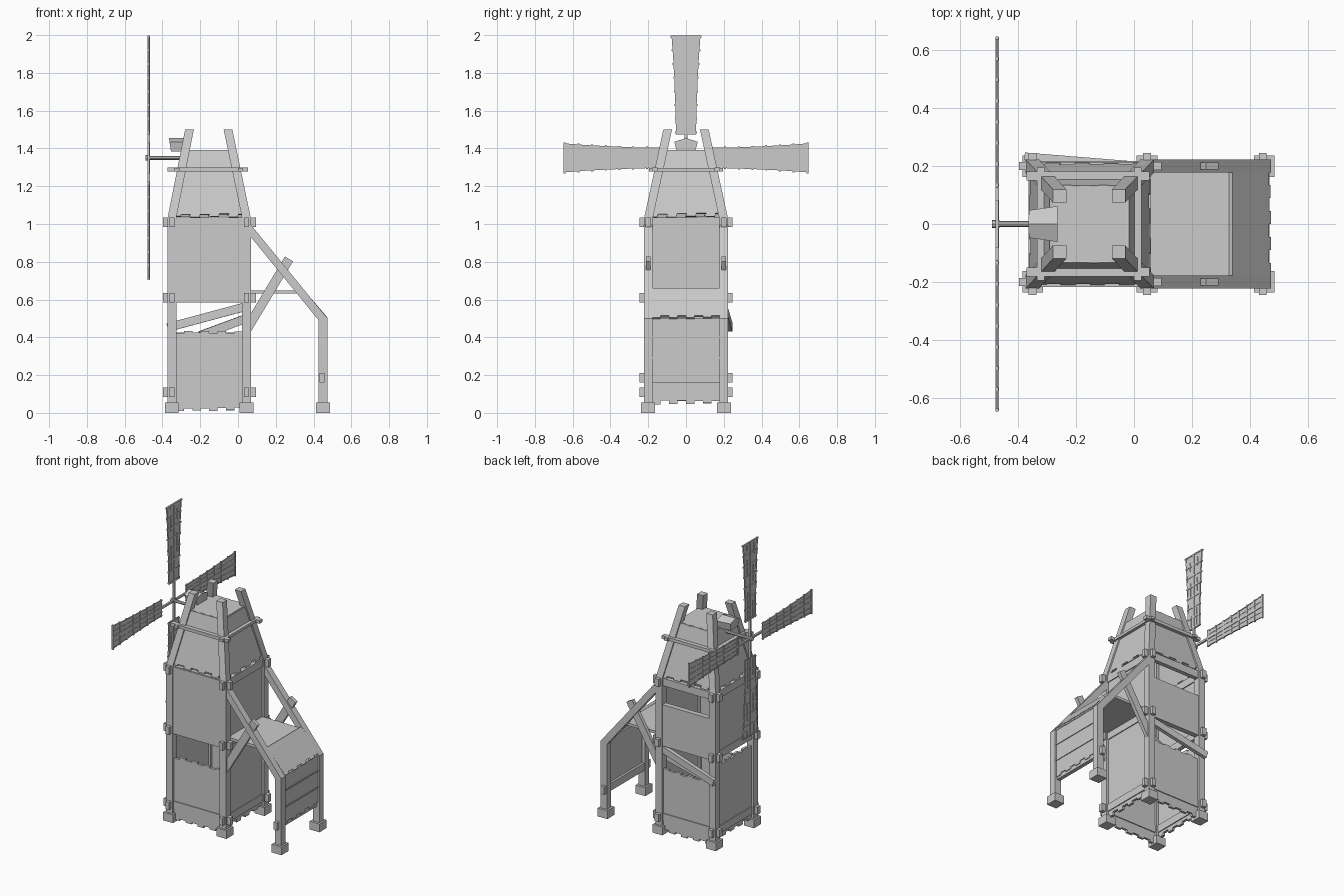
import bpy, bmesh, math, random
from mathutils import Vector, Matrix

if "Cube" in bpy.data.objects:
    bpy.data.objects.remove(bpy.data.objects["Cube"])

random.seed(4)


def make(name, pieces, matrix=None):
    """One object from pieces, each a pair of matching loops joined into a closed solid."""
    bm = bmesh.new()
    for a, b in pieces:
        va = [bm.verts.new(p) for p in a]
        vb = [bm.verts.new(p) for p in b]
        n = len(va)
        bm.faces.new(va[::-1])
        bm.faces.new(vb)
        for i in range(n):
            j = (i + 1) % n
            bm.faces.new((va[i], va[j], vb[j], vb[i]))
    bmesh.ops.recalc_face_normals(bm, faces=bm.faces)
    me = bpy.data.meshes.new(name)
    bm.to_mesh(me)
    bm.free()
    ob = bpy.data.objects.new(name, me)
    bpy.context.collection.objects.link(ob)
    if matrix:
        ob.matrix_world = matrix
    return ob


def rect(x, y, z, hx, hy):
    return [Vector((x + i * hx, y + j * hy, z)) for i, j in ((-1, -1), (1, -1), (1, 1), (-1, 1))]


def box(x0, x1, y0, y1, z0, z1):
    x, y, hx, hy = (x0 + x1) / 2, (y0 + y1) / 2, (x1 - x0) / 2, (y1 - y0) / 2
    return rect(x, y, z0, hx, hy), rect(x, y, z1, hx, hy)


def plate(profile, y0, y1):
    """Profile in x, z extruded along y."""
    return [(x, y0, z) for x, z in profile], [(x, y1, z) for x, z in profile]


def bar(p, q, w, h):
    """Straight timber from p to q: w sideways, h upwards."""
    p, q = Vector(p), Vector(q)
    d = (q - p).normalized()
    s = d.cross(Vector((0, 0, 1))).normalized()
    u = s.cross(d)
    off = [s * i * w / 2 + u * j * h / 2 for i, j in ((-1, -1), (1, -1), (1, 1), (-1, 1))]
    return [p + o for o in off], [q + o for o in off]


def boards(bl, br, tr, tl, bottom=0.0, top=0.0, t=0.016, n=8):
    """Plank wall with uneven board ends along the bottom and/or top edge."""
    bl, br, tr, tl = map(Vector, (bl, br, tr, tl))
    nor = (br - bl).cross(tl - bl).normalized() * t / 2

    def edge(a, b, inward, depth):
        if not depth:
            return [a, b]
        pts = []
        for i in range(n):
            o = inward * depth * (random.uniform(0.6, 1) if i % 2 else random.uniform(0, 0.25))
            pts += [a.lerp(b, i / n) + o, a.lerp(b, (i + 1) / n) + o]
        return pts

    up = (tl - bl).normalized()
    loop = edge(bl, br, up, bottom) + edge(tr, tl, -up, top)
    return [p - nor for p in loop], [p + nor for p in loop]


XL, XR, Y = -0.35, 0.045, 0.2          # post centre lines
WL, WR, WY = XL + 0.02, XR - 0.02, Y - 0.02

# Stone feet and main posts
for x, label in ((XL, "left"), (XR, "right"), (0.45, "lean_to")):
    make(label + "_feet", [box(x - 0.036, x + 0.036, s * Y - 0.037, s * Y + 0.037, 0, 0.055) for s in (-1, 1)])
for x, label in ((XL, "left"), (XR, "right")):
    make(label + "_posts", [box(x - 0.024, x + 0.024, s * Y - 0.023, s * Y + 0.023, 0.05, 1.03) for s in (-1, 1)])

# Cross beams whose ends stick out through the posts
for z, label in ((0.11, "low"), (0.61, "middle"), (1.01, "high")):
    make(label + "_beams",
         [box(-0.398, 0.095, s * Y - 0.014, s * Y + 0.014, z - 0.025, z + 0.025) for s in (-1, 1)]
         + [box(x - 0.014, x + 0.014, -0.245, 0.245, z - 0.025, z + 0.025) for x in (XL, XR)])

# Lower walls
make("lower_front_wall", [boards((WL, -Y, 0.01), (WR, -Y, 0.01), (WR, -Y, 0.435), (WL, -Y, 0.435), .02, .016)])
make("lower_back_wall", [boards((WL, Y, 0.01), (WR, Y, 0.01), (WR, Y, 0.435), (WL, Y, 0.435), .02, .016)])
make("lower_left_wall", [boards((XL, -WY, 0.045), (XL, WY, 0.045), (XL, WY, 0.55), (XL, -WY, 0.55), .025, .02)])
make("lower_right_wall", [boards((XR, -WY, 0.045), (XR, WY, 0.045), (XR, WY, 0.6), (XR, -WY, 0.6), .025, 0)])

# Upper walls
make("upper_front_wall", [boards((WL, -Y, 0.585), (WR, -Y, 0.585), (WR, -Y, 1.03), (WL, -Y, 1.03), t=0.034)])
make("upper_back_wall", [boards((WL, Y, 0.585), (WR, Y, 0.585), (WR, Y, 0.86), (WL, Y, 0.86), t=0.034)])
make("upper_left_wall", [boards((XL, -WY, 0.6), (XL, WY, 0.6), (XL, WY, 1.03), (XL, -WY, 1.03), .02)])
make("upper_right_wall", [boards((XR, -WY, 0.6), (XR, WY, 0.6), (XR, WY, 1.0), (XR, -WY, 1.0))])

# Loose fallen timbers across the opening
make("loose_back_timber", [bar((-0.372, 0.234, 0.452), (0.05, 0.2, 0.565), 0.025, 0.045)])
make("loose_inner_timber", [bar((-0.2, 0.12, 0.41), (0.03, 0.16, 0.495), 0.025, 0.045)])


# Tapering cap
def corner(sx, sy, z, inset=0.023):
    t = (z - 1.03) / 0.47
    x = (0.068 - 0.098 * t - inset) if sx > 0 else (-0.373 + 0.093 * t + inset)
    return Vector((x, sy * (0.222 - 0.102 * t - inset), z))


legs = []
for sx in (-1, 1):
    for sy in (-1, 1):
        a, b = corner(sx, sy, 1.03), corner(sx, sy, 1.5)
        legs.append((rect(a.x, a.y, a.z, .023, .023), rect(b.x, b.y, b.z, .023, .023)))
make("cap_legs", legs)

sides = (("front", (-1, -1), (1, -1)), ("right", (1, -1), (1, 1)),
         ("back", (1, 1), (-1, 1)), ("left", (-1, 1), (-1, -1)))
for label, a, b in sides:
    for part, z0, z1, jag in (("cap_lower_", 1.035, 1.28, 0.022), ("cap_upper_", 1.29, 1.39, 0)):
        make(part + label, [boards(corner(*a, z0, .018), corner(*b, z0, .018),
                                   corner(*b, z1, .018), corner(*a, z1, .018), jag)])

# Ring of thin rails around the cap
make("cap_rails", [box(-0.372, 0.053, s * 0.166 - 0.015, s * 0.166 + 0.015, 1.277, 1.298) for s in (-1, 1)]
     + [box(x - 0.013, x + 0.013, -0.195, 0.195, 1.279, 1.297) for x in (-0.322, 0.013)])
make("cap_roof", [boards((-0.28, -0.135, 1.385), (-0.027, -0.135, 1.385),
                         (-0.027, 0.135, 1.385), (-0.28, 0.135, 1.385), .012, .012)])

# Hood over the axle
hood = [(-0.045, 1.385), (0.045, 1.385), (0.056, 1.435), (0, 1.455), (-0.056, 1.435)]
make("axle_hood", [([(-0.355 - (z - 1.385) * 0.15, y * 0.85, z) for y, z in hood],
                    [(-0.265, y * 1.1, z) for y, z in hood])])


# Axle with a wider nose
def disc(x, r, n=8):
    return [(x, r * math.cos(math.tau * i / n), 1.35 + r * math.sin(math.tau * i / n)) for i in range(n)]


make("axle", [(disc(-0.485, 0.01), disc(-0.25, 0.01)), (disc(-0.491, 0.014), disc(-0.465, 0.014))])

# Four sails: cloth, spar, edge battens and ribs, modelled pointing up
stations = [(0.125, 0.052), (0.25, 0.054), (0.4, 0.06), (0.53, 0.067), (0.645, 0.076)]


def half_width(r):
    for (r0, w0), (r1, w1) in zip(stations, stations[1:]):
        if r <= r1:
            return w0 + (w1 - w0) * (r - r0) / (r1 - r0)
    return stations[-1][1]


outline = [(w, r) for r, w in stations] + [(-w, r) for r, w in stations[::-1]]
sail = [([(-0.002, y, z) for y, z in outline], [(0.002, y, z) for y, z in outline]),
        box(-0.006, 0.006, -0.007, 0.007, 0, 0.645)]
for s in (-1, 1):
    for f in (0.5, 0.97):
        for (r0, w0), (r1, w1) in zip(stations, stations[1:]):
            sail.append(tuple([(x, s * w * f + e, r) for x, e in
                               ((-.004, -.003), (.004, -.003), (.004, .003), (-.004, .003))]
                              for r, w in ((r0, w0), (r1, w1))))
for i in range(8):
    r = 0.135 + i * 0.0725
    w = half_width(r) + 0.006
    sail.append(box(-0.005, 0.005, -w, w, r - 0.005, r + 0.005))
for i, label in enumerate(("top", "front", "bottom", "back")):
    make(label + "_sail", sail, Matrix.Translation((-0.473, 0, 1.35)) @ Matrix.Rotation(i * math.pi / 2, 4, 'X'))

# Lean-to frame: bent outer posts and crossing braces
bent = [(0.427, 0.05), (0.474, 0.05), (0.474, 0.5), (0.065, 1.0), (0.065, 0.935), (0.427, 0.49)]
make("lean_to_posts", [plate(bent, s * Y - 0.022, s * Y + 0.022) for s in (-1, 1)])
make("lean_to_braces", [bar((0.045, s * Y, 0.44), (0.27, s * Y, 0.815), 0.024, 0.05) for s in (-1, 1)])
make("lean_to_beam", [box(0.432, 0.458, -0.245, 0.245, 0.16, 0.21)])

# Lean-to flat roof, sloping eave and outer wall
make("lean_to_roof", [boards((0.35, -WY, 0.64), (0.35, WY, 0.64), (0.05, WY, 0.64), (0.05, -WY, 0.64), .022, t=0.018)])
make("lean_to_eave", [boards((0.468, -WY, 0.5), (0.468, WY, 0.5), (0.335, WY, 0.655), (0.335, -WY, 0.655), .016)])
make("lean_to_wall", [boards((0.455, -WY, 0.175), (0.455, WY, 0.175), (0.455, WY, 0.5), (0.455, -WY, 0.5), .018)])
make("lean_to_wall_rails", [box(0.45, 0.468, -WY, WY, z - 0.004, z + 0.004) for z in (0.29, 0.4)])
